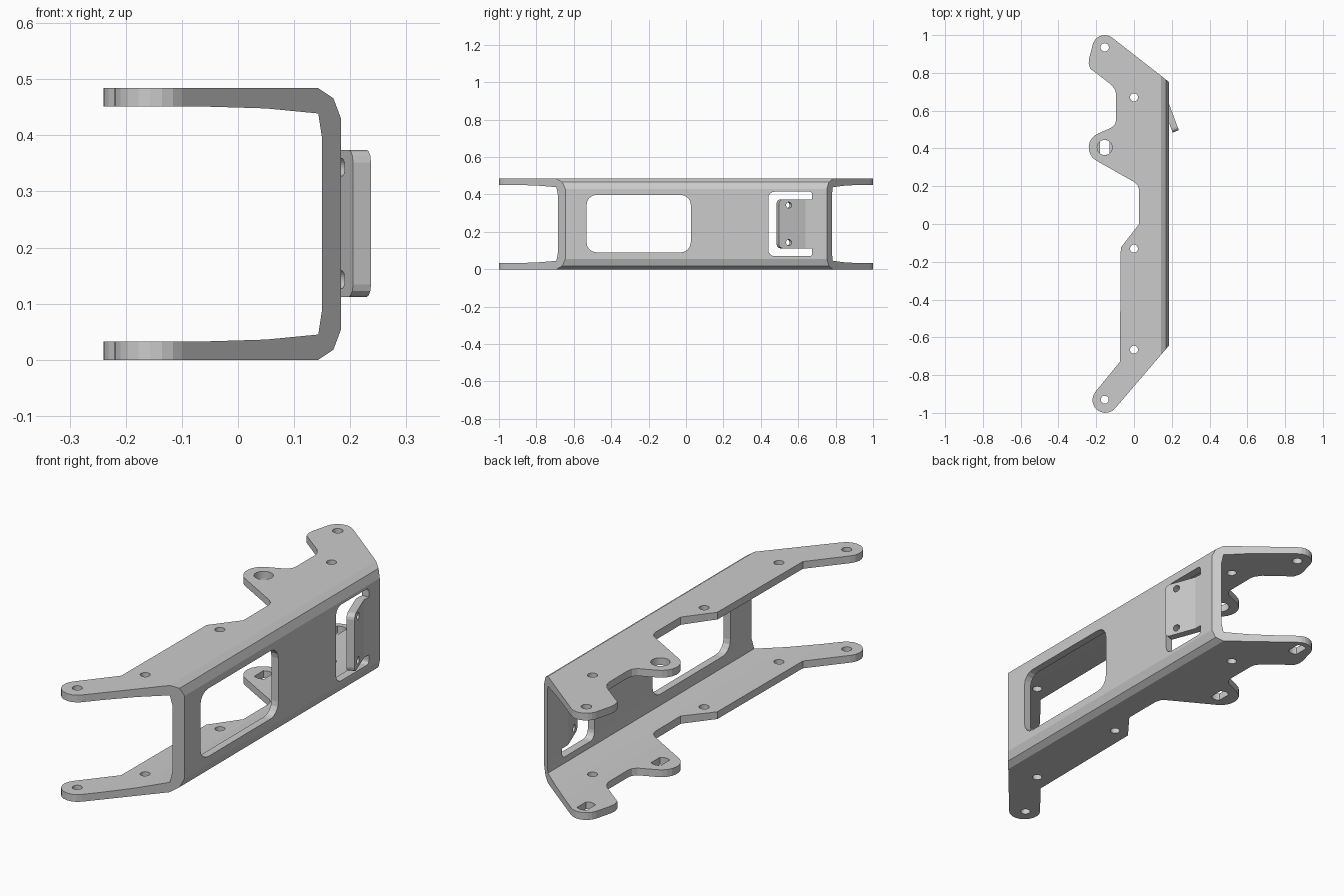
import bpy, bmesh, math
from mathutils import Vector

if "Cube" in bpy.data.objects:
    bpy.data.objects.remove(bpy.data.objects["Cube"])


def prism(name, pts, axis, lo, hi):
    """Extrude a 2D outline along an axis (remaining axes in x, y, z order)."""
    def place(p, h):
        c = list(p)
        c.insert("xyz".index(axis), h)
        return c
    bm = bmesh.new()
    face = bm.faces.new([bm.verts.new(place(p, lo)) for p in pts])
    ext = bmesh.ops.extrude_face_region(bm, geom=[face])
    move = Vector(place((0, 0), hi - lo))
    bmesh.ops.translate(bm, vec=move,
                        verts=[v for v in ext["geom"] if isinstance(v, bmesh.types.BMVert)])
    bmesh.ops.recalc_face_normals(bm, faces=bm.faces)
    me = bpy.data.meshes.new(name)
    bm.to_mesh(me)
    bm.free()
    ob = bpy.data.objects.new(name, me)
    bpy.context.collection.objects.link(ob)
    return ob


def boolean(ob, tool, op="DIFFERENCE"):
    m = ob.modifiers.new("cut", "BOOLEAN")
    m.operation, m.object, m.solver = op, tool, "EXACT"
    bpy.context.view_layer.objects.active = ob
    bpy.ops.object.modifier_apply(modifier=m.name)
    bpy.data.objects.remove(tool)


def arc(cx, cy, r, a0, a1, n):
    return [(cx + r * math.cos(math.radians(a0 + (a1 - a0) * i / n)),
             cy + r * math.sin(math.radians(a0 + (a1 - a0) * i / n))) for i in range(n + 1)]


def rounded(x0, x1, y0, y1, r):
    return (arc(x1 - r, y1 - r, r, 0, 90, 4) + arc(x0 + r, y1 - r, r, 90, 180, 4)
            + arc(x0 + r, y0 + r, r, 180, 270, 4) + arc(x1 - r, y0 + r, r, 270, 360, 4))


H = 0.484

# U-shaped channel section, mirrored about mid height
outer = [(-0.4, 0), (0.143, 0), (0.17, 0.018), (0.184, 0.055)]
inner = [(0.15, 0.09), (0.143, 0.045), (0.05, 0.036), (-0.05, 0.033), (-0.4, 0.033)]
flip = lambda pts: [(x, H - z) for x, z in reversed(pts)]
bracket = prism("channel_bracket", outer + flip(outer) + flip(inner) + inner, "y", -1.2, 1.2)

# Plan outline of the flanges and slanted ends
plan = ([(0.184, -0.645), (0.184, 0.753)]
        + arc(-0.155, 0.935, 0.065, 52, 162, 7)
        + [(-0.238, 0.875), (-0.24, 0.85), (-0.232, 0.823), (-0.12, 0.737), (-0.1, 0.71),
           (-0.095, 0.69), (-0.095, 0.55), (-0.1, 0.53), (-0.115, 0.512)]
        + arc(-0.16, 0.405, 0.08, 110, 240, 8)
        + [(0.0, 0.223), (0.02, 0.205), (0.027, 0.18), (0.027, 0.0),
           (-0.07, -0.125), (-0.075, -0.73)]
        + arc(-0.152, -0.932, 0.068, 140, 320, 10))
boolean(bracket, prism("plan_cutter", plan, "z", -0.1, 0.6), "INTERSECT")

# Bolt holes through both flanges
for x, y in [(0, 0.67), (0, -0.13), (0, -0.665), (-0.155, -0.93)]:
    boolean(bracket, prism("hole_cutter", arc(x, y, 0.021, 0, 345, 23), "z", -0.1, 0.6))

# Round holes above, flat-sided holes below
for y, r in [(0.935, 0.022), (0.405, 0.04)]:
    boolean(bracket, prism("hole_cutter", arc(-0.155, y, r, 0, 345, 23), "z", 0.25, 0.6))
    flat = arc(-0.155, y, 0.04, 53, 127, 6) + arc(-0.155, y, 0.04, 233, 307, 6)
    boolean(bracket, prism("hole_cutter", flat, "z", -0.1, 0.2))

# Web window and opening around the tab
boolean(bracket, prism("window_cutter", rounded(-0.532, 0.026, 0.09, 0.398, 0.055), "x", 0.1, 0.3))
slot = (arc(0.475, 0.38, 0.035, 90, 180, 4) + arc(0.475, 0.105, 0.035, 180, 270, 4)
        + arc(0.66, 0.085, 0.015, 270, 360, 3) + [(0.675, 0.112), (0.66, 0.112), (0.66, 0.372), (0.675, 0.372)]
        + arc(0.66, 0.4, 0.015, 0, 90, 3))
boolean(bracket, prism("slot_cutter", slot, "x", 0.1, 0.3))

# Bent tab leaning out of the web
tab = prism("bent_tab", [(0.184, 0.66), (0.184, 0.64), (0.237, 0.497), (0.205, 0.484),
                         (0.15, 0.63), (0.15, 0.66)], "z", 0.112, 0.374)
bm = bmesh.new()
bm.from_mesh(tab.data)
tips = [e for e in bm.edges if all(v.co.y < 0.5 for v in e.verts)
        and abs(e.verts[0].co.z - e.verts[1].co.z) < 1e-4]
bmesh.ops.bevel(bm, geom=tips, offset=0.022, segments=3, profile=0.5, affect="EDGES")
bm.to_mesh(tab.data)
bm.free()
for z in (0.143, 0.343):
    drill = prism("drill_cutter", arc(0, 0, 0.016, 0, 345, 23), "x", -0.1, 0.1)
    drill.location = (0.203, 0.545, z)
    drill.rotation_euler.z = math.radians(20.4)
    bpy.context.view_layer.update()
    boolean(tab, drill)
